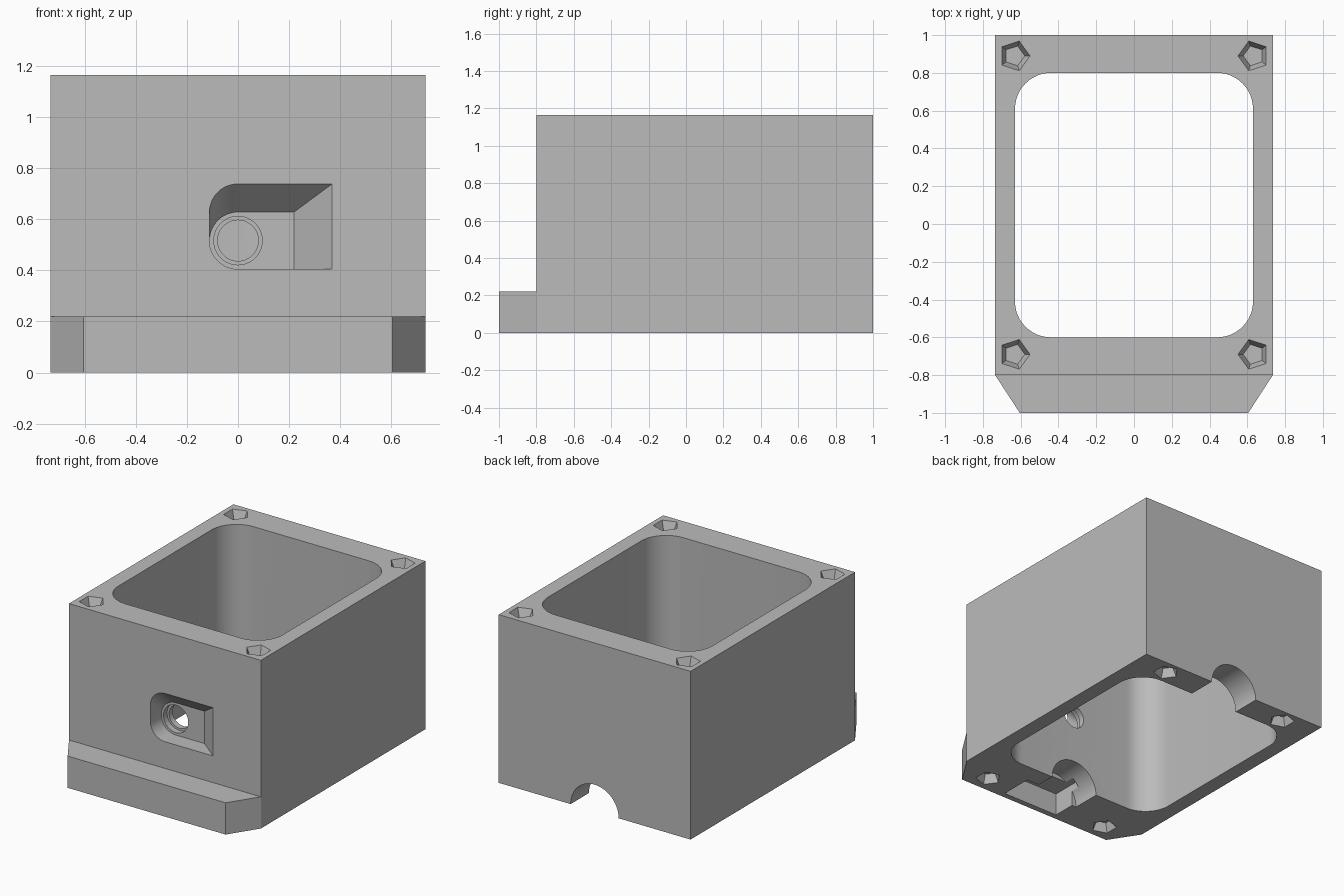
import bpy, bmesh
from math import sin, cos, pi, tau
from mathutils import Vector

if "Cube" in bpy.data.objects:
    bpy.data.objects.remove(bpy.data.objects["Cube"], do_unlink=True)

HEIGHT = 1.165
HALF_W = 0.735

grey = bpy.data.materials.new("plain grey")
grey.use_nodes = True
colour = (0.5, 0.5, 0.5, 1)
grey.diffuse_color = colour
grey.node_tree.nodes["Principled BSDF"].inputs["Base Color"].default_value = colour


def hull(name, points):
    """Convex solid wrapped around the points."""
    bm = bmesh.new()
    for p in points:
        bm.verts.new(p)
    result = bmesh.ops.convex_hull(bm, input=bm.verts)
    loose = [g for g in result["geom_interior"] if isinstance(g, bmesh.types.BMVert)]
    bmesh.ops.delete(bm, geom=loose, context="VERTS")
    bmesh.ops.dissolve_limit(bm, angle_limit=0.001, verts=bm.verts, edges=bm.edges)
    bmesh.ops.recalc_face_normals(bm, faces=bm.faces)
    mesh = bpy.data.meshes.new(name)
    bm.to_mesh(mesh)
    bm.free()
    mesh.materials.append(grey)
    ob = bpy.data.objects.new(name, mesh)
    bpy.context.scene.collection.objects.link(ob)
    return ob


def arc(cx, cy, r, n, start=0, sweep=tau):
    count = n if sweep == tau else n + 1
    return [(cx + r * cos(start + sweep * i / n), cy + r * sin(start + sweep * i / n))
            for i in range(count)]


def along_z(outline, z):
    return [Vector((x, y, z)) for x, y in outline]


def along_y(outline, y):
    return [Vector((x, y, z)) for x, z in outline]


def box(name, x0, x1, y0, y1, z0, z1):
    return hull(name, [(x, y, z) for x in (x0, x1) for y in (y0, y1) for z in (z0, z1)])


def rod(name, x, z, r, y0, y1):
    ring = arc(x, z, r, 48)
    return hull(name, along_y(ring, y0) + along_y(ring, y1))


def cut(target, cutter):
    cutter.hide_render = True
    mod = target.modifiers.new("cut", "BOOLEAN")
    mod.operation = "DIFFERENCE"
    mod.solver = "EXACT"
    mod.object = cutter
    bpy.context.view_layer.objects.active = target
    bpy.ops.object.modifier_apply(modifier=mod.name)
    bpy.data.objects.remove(cutter, do_unlink=True)


# Housing block with a chamfered front lip
plan = [(HALF_W, 1), (-HALF_W, 1), (-HALF_W, -0.8), (-0.605, -1), (0.605, -1), (HALF_W, -0.8)]
housing = hull("housing", along_z(plan, 0) + along_z(plan, HEIGHT))
cut(housing, box("above_lip", -1, 1, -1.2, -0.8, 0.22, 1.4))

# Rounded cavity through the full height
r = 0.19
cavity = []
for sx in (-1, 1):
    for cy in (-0.6 + r, 0.8 - r):
        cavity += arc(sx * (0.63 - r), cy, r, 48)
cut(housing, hull("cavity", along_z(cavity, -0.1) + along_z(cavity, HEIGHT + 0.1)))

# Sloped recess in the front wall, with a stepped round hole
hr, hz = 0.112, 0.517
left_end = arc(0, hz, hr, 24, pi / 2, pi)
inner = left_end + [(0.22, hz - hr), (0.22, hz + hr)]
outer = left_end + arc(0, 0.74 - hr, hr, 24, pi / 2, pi) + [(0.37, hz - hr), (0.37, 0.74)]
cut(housing, hull("recess", along_y(inner, -0.68) + along_y(outer, -0.801)))
cut(housing, rod("counterbore", 0, hz, 0.095, -0.75, -0.64))
cut(housing, rod("through_hole", 0, hz, 0.08, -0.75, -0.5))

# Half-round cable notches under the back and front walls
cut(housing, rod("back_notch", 0, 0, 0.184, 0.7, 1.1))
cut(housing, rod("front_notch", 0, 0, 0.184, -0.8, -0.5))

# Pocket under the front lip
cut(housing, box("lip_pocket", -0.15, 0.28, -0.96, -0.735, -0.1, 0.155))

# Tapered five-sided sockets, four on top and four below
for sx in (-1, 1):
    start = 0 if sx < 0 else pi
    for x, y, z, inward in ((0.633, 0.89, HEIGHT, -1), (0.633, -0.69, HEIGHT, -1),
                            (0.485, 0.9, 0, 1), (0.485, -0.88, 0, 1)):
        mouth = arc(sx * x, y, 0.083, 5, start)
        floor = arc(sx * x, y, 0.055, 5, start)
        cut(housing, hull("socket", along_z(mouth, z - inward * 0.001)
                          + along_z(floor, z + inward * 0.06)))

# Smooth the curved walls, keep the edges crisp
bpy.ops.object.select_all(action="DESELECT")
housing.select_set(True)
bpy.context.view_layer.objects.active = housing
bpy.ops.object.shade_smooth_by_angle(angle=pi / 6)
